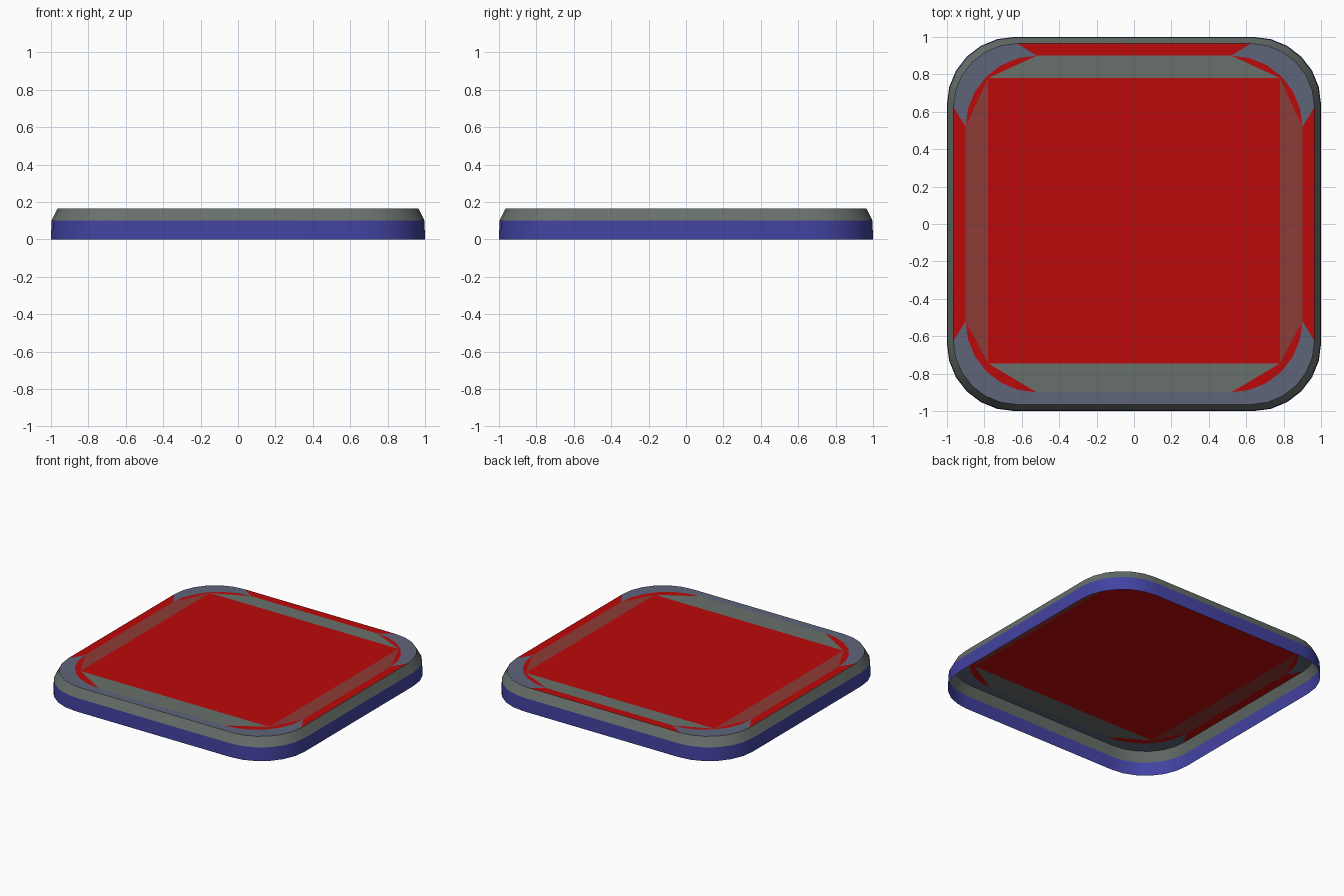
import bpy, bmesh, math

if "Cube" in bpy.data.objects:
    bpy.data.objects.remove(bpy.data.objects["Cube"])

SEG = 6          # segments per rounded corner
PER = SEG + 1


def material(name, rgb):
    m = bpy.data.materials.new(name)
    m.diffuse_color = (*rgb, 1)
    m.use_nodes = True
    m.node_tree.nodes["Principled BSDF"].inputs["Base Color"].default_value = m.diffuse_color
    return m


blue = material("blue", (0.055, 0.055, 0.36))
grey = material("grey", (0.14, 0.165, 0.15))
slate = material("slate", (0.11, 0.13, 0.19))
brown = material("brown", (0.27, 0.045, 0.038))
red = material("red", (0.50, 0.003, 0.003))


def rounded_loop(half, radius, z, y_min=None):
    """Rounded square outline, starting at the right side going to the back."""
    pts = []
    for c in range(4):
        sx, sy = ((1, 1), (-1, 1), (-1, -1), (1, -1))[c]
        cx = sx * (half - radius)
        cy = sy * (half - radius)
        if y_min is not None and sy < 0:
            cy = y_min + radius
        for i in range(PER):
            a = math.pi / 2 * (c + i / SEG)
            pts.append((cx + radius * math.cos(a), cy + radius * math.sin(a), z))
    return pts


def build(name, loops, mats, pick, cap=None):
    """Bridge successive loops; pick(band, side) gives the material slot."""
    bm = bmesh.new()
    rings = [[bm.verts.new(p) for p in lp] for lp in loops]
    n = 4 * PER
    for b in range(len(rings) - 1):
        for i in range(n):
            j = (i + 1) % n
            f = bm.faces.new((rings[b][i], rings[b][j], rings[b + 1][j], rings[b + 1][i]))
            # sides: 0 back, 1 left, 2 front, 3 right, -1 corner
            f.material_index = pick(b, i // PER if i % PER == SEG else -1)
    if cap is not None:
        bm.faces.new(rings[-1]).material_index = cap
    bmesh.ops.remove_doubles(bm, verts=bm.verts, dist=1e-5)
    me = bpy.data.meshes.new(name)
    bm.to_mesh(me)
    bm.free()
    for m in mats:
        me.materials.append(m)
    ob = bpy.data.objects.new(name, me)
    bpy.context.collection.objects.link(ob)
    bpy.context.view_layer.objects.active = ob
    ob.select_set(True)
    bpy.ops.object.shade_smooth_by_angle(angle=math.radians(40))
    ob.select_set(False)
    return ob


# Open-bottomed side wall
build("side_wall",
      [rounded_loop(1.0, 0.36, 0.0), rounded_loop(0.997, 0.36, 0.10)],
      [blue], lambda b, s: 0)

# Sloping rim
build("sloped_rim",
      [rounded_loop(0.997, 0.36, 0.10), rounded_loop(0.965, 0.34, 0.166)],
      [grey], lambda b, s: 0)


# Flat top: outer border, inner border and centre panel
def top_colour(band, side):
    if band == 0:
        return {-1: 1, 0: 3, 1: 3, 2: 1, 3: 3}[side]
    return {-1: 3, 0: 0, 1: 2, 2: 0, 3: 2}[side]


build("top_panel",
      [rounded_loop(0.965, 0.34, 0.166),
       rounded_loop(0.90, 0.38, 0.166),
       rounded_loop(0.78, 0.0, 0.166, y_min=-0.745)],
      [grey, slate, brown, red], top_colour, cap=3)
